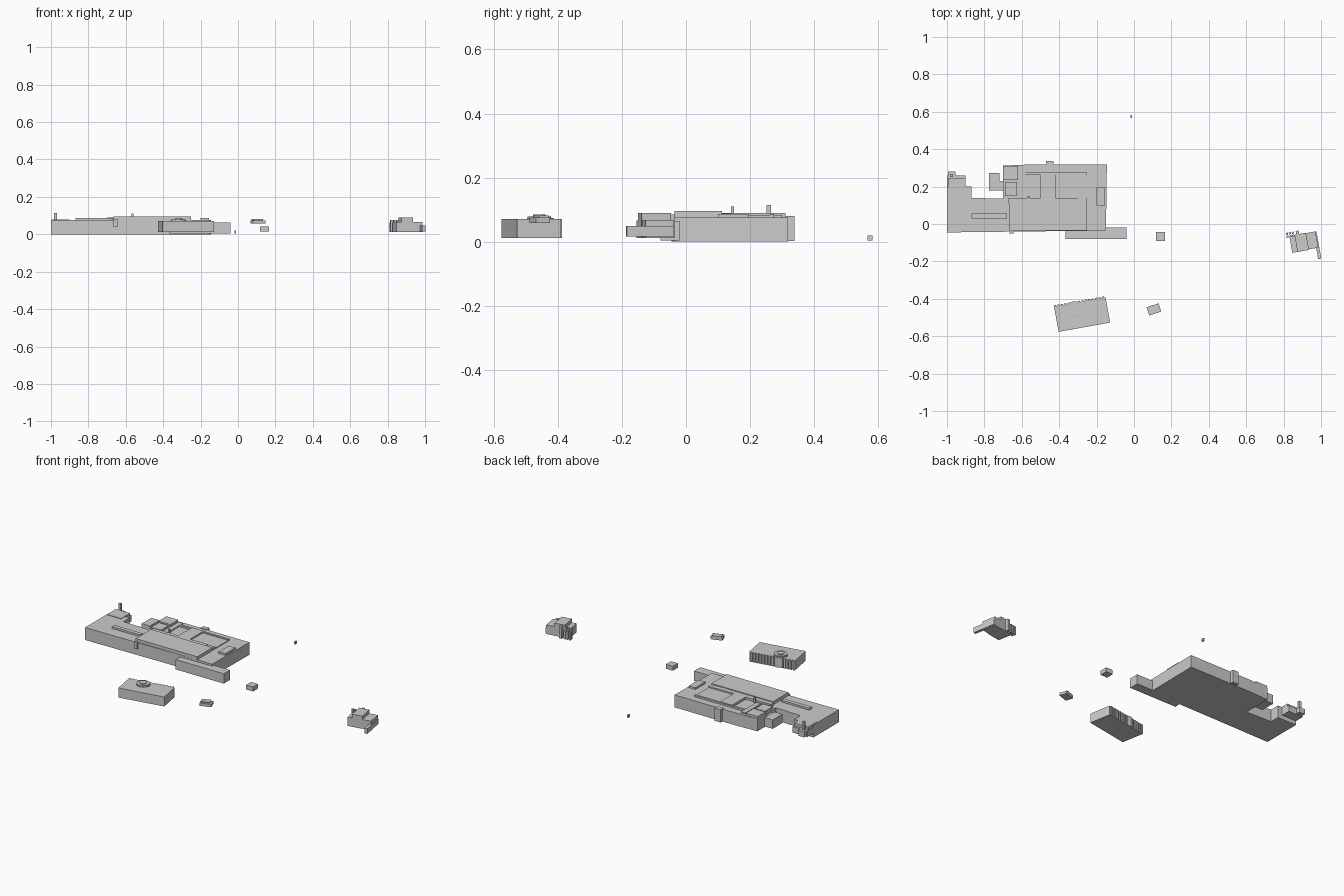
import bpy, bmesh, math
from mathutils import Matrix

if "Cube" in bpy.data.objects:
    bpy.data.objects.remove(bpy.data.objects["Cube"])

TILT = math.radians(10.2)


def prism(name, pts, z0, z1):
    """Extruded outline; points run anticlockwise."""
    bm = bmesh.new()
    f = bm.faces.new([bm.verts.new((x, y, z0)) for x, y in pts])
    top = bmesh.ops.extrude_face_region(bm, geom=[f])["geom"]
    for v in top:
        if isinstance(v, bmesh.types.BMVert):
            v.co.z = z1
    bmesh.ops.recalc_face_normals(bm, faces=bm.faces)
    me = bpy.data.meshes.new(name)
    bm.to_mesh(me)
    bm.free()
    ob = bpy.data.objects.new(name, me)
    bpy.context.collection.objects.link(ob)
    return ob


def box(name, x0, x1, y0, y1, z0, z1):
    return prism(name, [(x0, y0), (x1, y0), (x1, y1), (x0, y1)], z0, z1)


def tilted(name, cx, cy, x0, x1, y0, y1, z0, z1, ang=TILT):
    """Box in a local frame turned about (cx, cy)."""
    ob = box(name, x0, x1, y0, y1, z0, z1)
    ob.data.transform(Matrix.Translation((cx, cy, 0)) @ Matrix.Rotation(ang, 4, 'Z'))
    return ob


def disc(name, cx, cy, r, z0, z1, n=20):
    return prism(name, [(cx + r * math.cos(2 * math.pi * i / n),
                         cy + r * math.sin(2 * math.pi * i / n)) for i in range(n)], z0, z1)


# Main complex: one ground-level mass
prism("main_block", [(-1, -.045), (-.15, -.035), (-.145, .318), (-.56, .318), (-.70, .312),
                     (-.70, .135), (-.87, .14), (-.87, .20), (-1, .20)], 0, .076)

# Main complex: roof volumes and outbuildings (x0, x1, y0, y1, z0, z1)
parts = {
    "long_hall": (-.665, -.25, -.036, .112, .07, .095),
    "hall_rear_strip": (-.67, -.30, .11, .14, .07, .09),
    "west_wing_skylight": (-.87, -.68, .03, .055, .07, .087),
    "front_stair_box": (-.665, -.645, -.05, -.02, .04, .082),
    "front_annex": (-.365, -.04, -.08, -.02, .004, .064),
    "centre_roof_block": (-.50, -.42, .14, .27, .07, .090),
    "rear_roof_plate": (-.42, -.25, .135, .27, .07, .081),
    "rear_roof_bar": (-.58, -.25, .262, .275, .07, .086),
    "east_roof_box": (-.20, -.155, .10, .195, .07, .087),
    "hall_end_bar": (-.30, -.25, .112, .14, .07, .088),
    "northwest_penthouse": (-.70, -.62, .235, .31, .07, .089),
    "west_penthouse": (-.69, -.625, .15, .225, .07, .086),
    "northwest_roof_box": (-.61, -.58, .15, .30, .07, .083),
    "roof_flue": (-.57, -.56, .14, .15, .07, .11),
    "rear_stair_tower": (-.47, -.43, .31, .338, .002, .08),
    "west_outbuilding": (-.775, -.72, .18, .272, .02, .074),
    "outbuilding_link": (-.73, -.69, .18, .23, .02, .066),
    "west_tip_annex": (-1, -.90, .19, .258, .025, .062),
    "west_tip_roof_box": (-.995, -.90, .16, .245, .055, .079),
    "west_tip_side": (-.91, -.87, .13, .20, .02, .068),
    "boiler_base": (-.995, -.955, .25, .282, .03, .062),
    "boiler_chimney": (-.983, -.968, .252, .266, .03, .114),
    # Small detached buildings
    "east_shed": (.118, .165, -.09, -.042, .015, .042),
    "north_kiosk": (-.019, -.010, .567, .583, .003, .019),
}
for name, dims in parts.items():
    box(name, *dims)

# South building: tilted slab with ribbed north side and round hall
S = (-.278, -.482)
tilted("south_building", *S, -.14, .14, -.071, .066, .012, .070)
for i in range(15):
    x = -.14 + i * .28 / 15
    tilted("south_rib", *S, x, x + .011, .06, .073, .012, .070)
disc("round_hall", -.318, -.455, .042, .012, .073)
disc("round_hall_roof", -.318, -.458, .037, .07, .079)
disc("round_hall_lantern", -.318, -.458, .02, .075, .084)

# Small hillside house with stepped roof
H = (.108, -.455)
a = math.radians(18)
tilted("hillside_house", *H, -.036, .032, -.024, .022, .058, .075, a)
tilted("hillside_house_upper", *H, -.030, .022, -.012, .022, .07, .081, a)

# East building: three tilted strips, side wall and chimney cluster
E = (.905, -.095)
tilted("east_west_strip", *E, -.068, -.035, -.048, .045, .012, .066)
tilted("east_middle_strip", *E, -.040, .022, -.048, .045, .012, .089)
tilted("east_east_strip", *E, .015, .074, -.045, .043, .012, .067)
tilted("east_side_wing", *E, .062, .079, -.105, .043, .016, .048)
tilted("east_chimney", *E, -.030, -.014, .04, .064, .012, .084)
for i in range(3):
    for j in range(2):
        tilted("east_silo", *E, -.084 + i * .016, -.073 + i * .016,
               .036 + j * .016, .047 + j * .016, .012, .076 - .012 * j)
